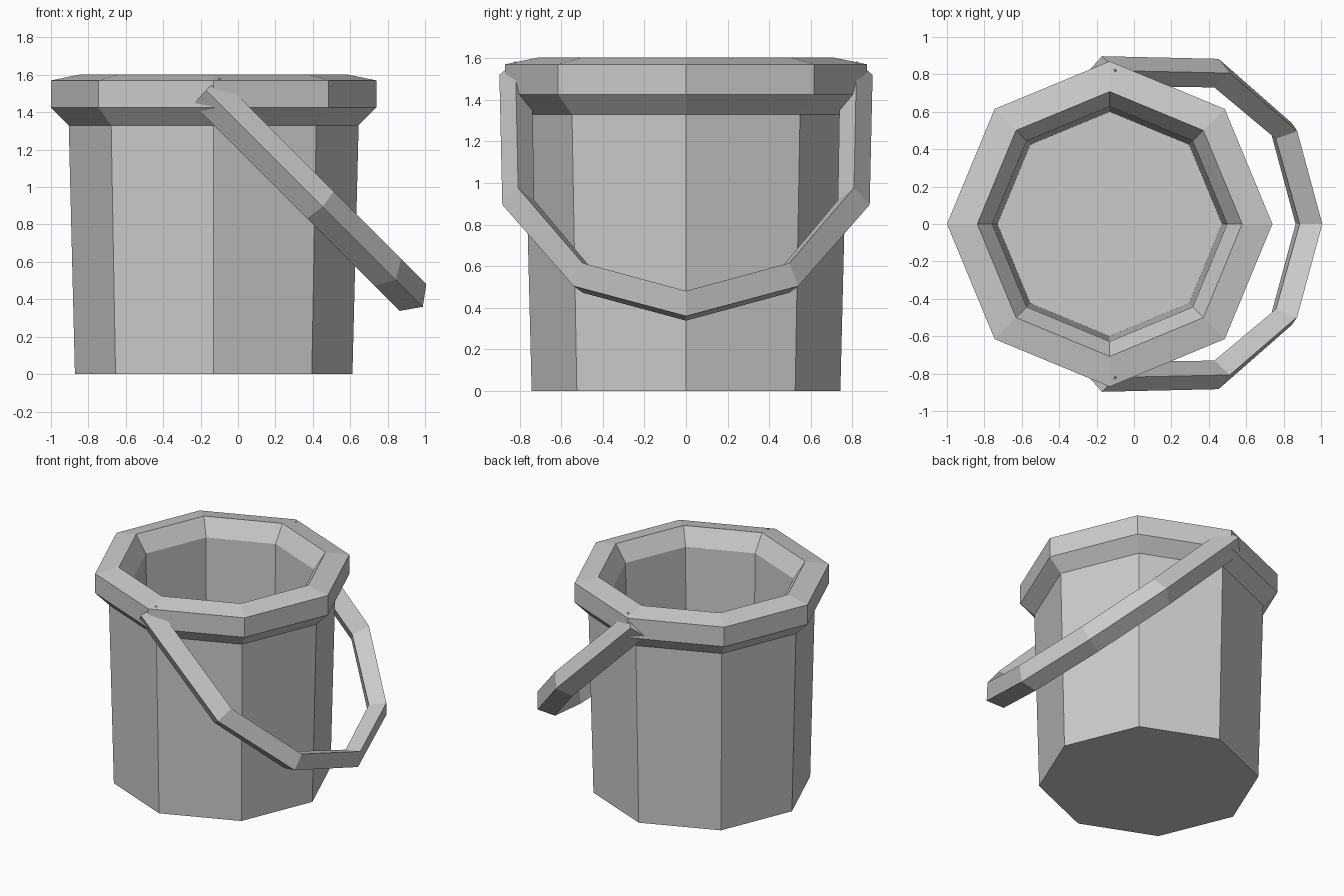
import bpy, bmesh, math

if "Cube" in bpy.data.objects:
    bpy.data.objects.remove(bpy.data.objects["Cube"])

CX = -0.13   # bucket axis


def finish(bm, name):
    bmesh.ops.recalc_face_normals(bm, faces=bm.faces)
    me = bpy.data.meshes.new(name)
    bm.to_mesh(me)
    bm.free()
    ob = bpy.data.objects.new(name, me)
    bpy.context.collection.objects.link(ob)
    return ob


def skin(name, rings):
    """Bridge successive vertex rings and cap both ends."""
    bm = bmesh.new()
    loops = [[bm.verts.new(p) for p in ring] for ring in rings]
    n = len(loops[0])
    for a, b in zip(loops, loops[1:]):
        for i in range(n):
            j = (i + 1) % n
            bm.faces.new((a[i], a[j], b[j], b[i]))
    bm.faces.new(loops[0])
    bm.faces.new(loops[-1])
    return finish(bm, name)


def octagon(r, z):
    return [(CX + r * math.cos(i * math.pi / 4), r * math.sin(i * math.pi / 4), z)
            for i in range(8)]


# Bucket: outer wall, flared rim, inner chamfer, inner wall and floor
profile = [(0.742, 0), (0.775, 1.33), (0.87, 1.425), (0.87, 1.57),
           (0.708, 1.603), (0.628, 1.48), (0.60, 0.02)]
skin("bucket", [octagon(r, z) for r, z in profile])

# Handle: diamond section swept in a plane leaning 45 degrees down to +x.
# Each row: (along, y) for the outer, middle and inner edges
half = [((-1.195, 0.897), (-1.19, 0.82), (-1.185, 0.74)),
        ((-0.313, 0.883), (-0.328, 0.807), (-0.345, 0.73)),
        ((0.24, 0.54), (0.182, 0.497), (0.12, 0.455)),
        ((0.444, 0.0), (0.372, 0.0), (0.30, 0.0))]


def to_world(d, y, n):
    s = math.sqrt(0.5)
    return ((d + n) * s, y, (n - d) * s)


def section(row, side):
    outer, mid, inner = row
    pts = [(outer, 0.953), (mid, 1.052), (inner, 0.953), (mid, 0.85)]
    return [to_world(d, y * side, n) for (d, y), n in pts]


skin("handle", [section(r, 1) for r in half] +
     [section(r, -1) for r in reversed(half[:-1])])
